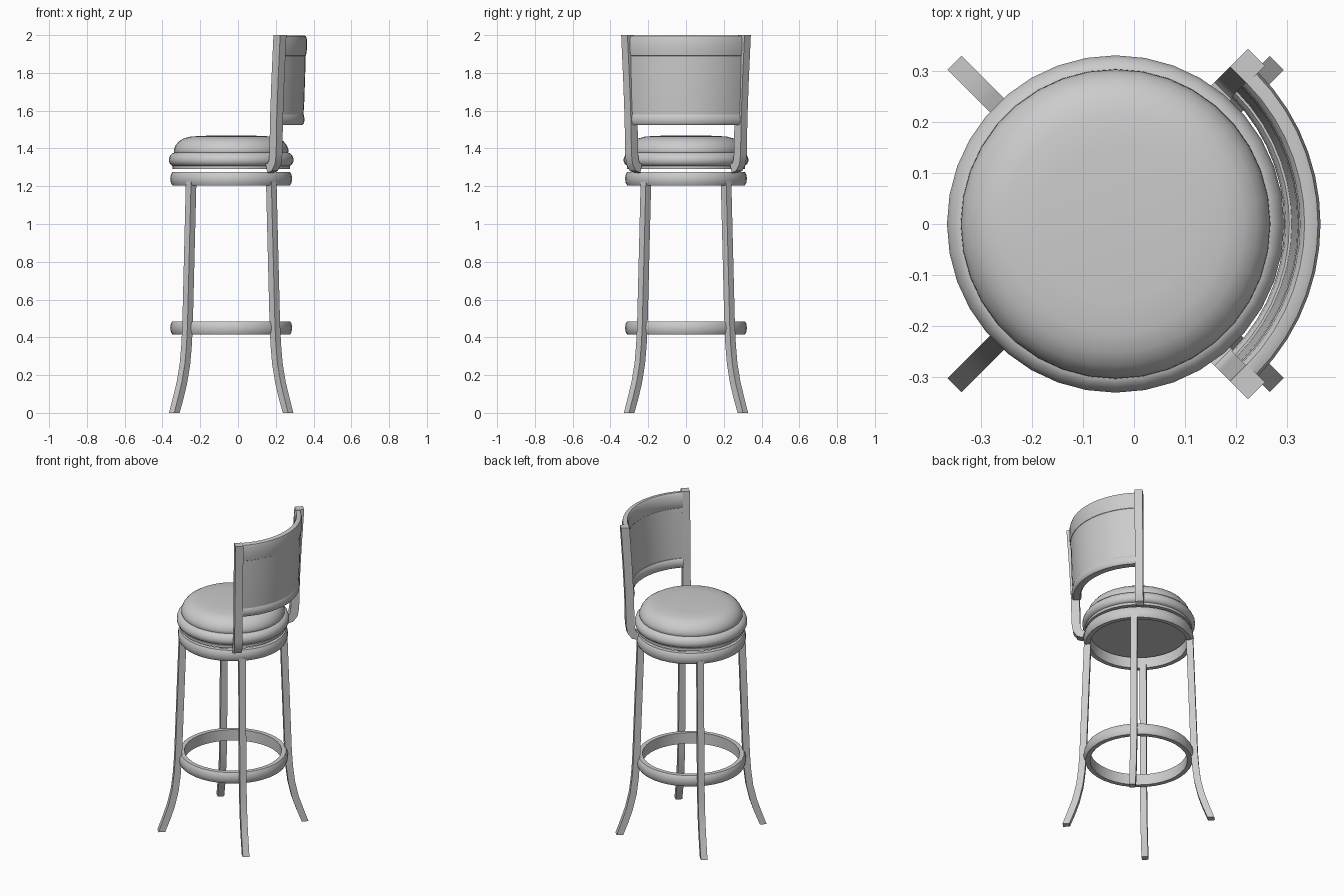
import bpy, bmesh
from math import sin, cos, pi, radians
from mathutils import Vector

if "Cube" in bpy.data.objects:
    bpy.data.objects.remove(bpy.data.objects["Cube"])

CX = -0.036          # axis of the round seat and base


def finish(name, bm, angle=40):
    bmesh.ops.remove_doubles(bm, verts=bm.verts, dist=1e-5)
    bmesh.ops.recalc_face_normals(bm, faces=bm.faces)
    me = bpy.data.meshes.new(name)
    bm.to_mesh(me)
    bm.free()
    ob = bpy.data.objects.new(name, me)
    bpy.context.collection.objects.link(ob)
    bpy.ops.object.select_all(action='DESELECT')
    ob.select_set(True)
    bpy.context.view_layer.objects.active = ob
    bpy.ops.object.shade_smooth_by_angle(angle=radians(angle))
    return ob


def skin(name, rings, wrap, loop_section=True, cap=False, angle=40):
    """Join successive cross-sections with quads."""
    bm = bmesh.new()
    vs = [[bm.verts.new(p) for p in r] for r in rings]
    n, m = len(vs), len(vs[0])
    for i in range(n if wrap else n - 1):
        a, b = vs[i], vs[(i + 1) % n]
        for j in range(m if loop_section else m - 1):
            k = (j + 1) % m
            bm.faces.new((a[j], a[k], b[k], b[j]))
    if cap:
        bm.faces.new(vs[0])
        bm.faces.new(vs[-1])
    return finish(name, bm, angle)


def lathe(name, profile, cx=CX, steps=36, arc=None, closed=True, angle=40):
    """Turn an (r, z) profile fully, or through +-arc degrees around +x."""
    if arc:
        angs = [radians(-arc + 2 * arc * i / steps) for i in range(steps + 1)]
    else:
        angs = [2 * pi * i / steps for i in range(steps)]
    rings = [[(cx + r * cos(a), r * sin(a), z) for r, z in profile] for a in angs]
    return skin(name, rings, not arc, closed, bool(arc), angle)


def bar(name, path, origin, deg, half_w, half_d, level_start, level_end):
    """Rectangular bar following a (distance, z) path in a vertical plane."""
    out = Vector((cos(radians(deg)), sin(radians(deg)), 0))
    side = Vector((-out.y, out.x, 0))
    up = Vector((0, 0, 1))
    pts = [Vector(p) for p in path]
    rings = []
    for i, p in enumerate(pts):
        t = (pts[min(i + 1, len(pts) - 1)] - pts[max(i - 1, 0)]).normalized()
        if (i == 0 and level_start) or (i == len(pts) - 1 and level_end):
            t = Vector((0, 1))
        nrm = out * t.y - up * t.x
        c = Vector(origin) + out * p.x + up * p.y
        rings.append([c + side * half_w * a + nrm * half_d * b
                      for a, b in ((-1, -1), (1, -1), (1, 1), (-1, 1))])
    return skin(name, rings, False, True, True, 30)


# Round seat: base plate, moulded rim and domed cushion
lathe("seat_base", [(0, 1.29), (0.312, 1.29), (0.312, 1.306), (0.30, 1.312), (0, 1.312)],
      closed=False)
lathe("seat_rim", [(0, 1.308), (0.312, 1.308), (0.324, 1.318), (0.330, 1.332), (0.330, 1.346),
                   (0.324, 1.362), (0.312, 1.374), (0.302, 1.378), (0, 1.378)], closed=False)
lathe("seat_cushion", [(0, 1.37), (0.298, 1.37), (0.303, 1.384), (0.302, 1.398), (0.294, 1.417),
                       (0.278, 1.437), (0.252, 1.453), (0.215, 1.463), (0.15, 1.467),
                       (0, 1.469)], closed=False)


# Apron ring under the seat and matching foot ring
for name, z in (("apron_ring", 1.205), ("foot_ring", 0.415)):
    lathe(name, [(0.285, z), (0.312, z), (0.319, z + 0.012), (0.323, z + 0.035),
                 (0.319, z + 0.058), (0.312, z + 0.07), (0.285, z + 0.07)])

# Four splayed legs with flared feet
leg_path = [(0.426, 0), (0.396, 0.08), (0.369, 0.16), (0.346, 0.26), (0.334, 0.36),
            (0.327, 0.46), (0.300, 1.225)]
for label, deg in (("front_right", -45), ("back_right", 45),
                   ("back_left", 135), ("front_left", 225)):
    bar(label + "_leg", leg_path, (CX, 0, 0), deg, 0.0195, 0.02, True, True)

# Two backrest posts, hooked in under the seat rim
post_path = [(-0.078, 1.295), (-0.053, 1.302), (-0.037, 1.325), (-0.03, 1.37),
             (-0.026, 1.55), (-0.016, 1.75), (0.0, 2.0)]
for label, s in (("rear", 1), ("front", -1)):
    bar(label + "_back_post", post_path, (0.222, 0.309 * s, 0), 45 * s,
        0.0235, 0.025, False, True)

# Curved backrest: top rail, padded panel, bottom rail
BX = -0.058
lathe("back_top_rail", [(0.390, 1.892), (0.408, 1.885), (0.418, 1.892), (0.422, 1.92),
                        (0.423, 1.975), (0.418, 1.994), (0.408, 1.998), (0.392, 1.998),
                        (0.383, 1.985), (0.380, 1.94), (0.382, 1.905)],
      cx=BX, steps=14, arc=45)
lathe("back_panel", [(0.366, 1.57), (0.404, 1.57), (0.409, 1.65), (0.414, 1.80), (0.416, 1.90),
                     (0.386, 1.90), (0.378, 1.80), (0.370, 1.65)], cx=BX, steps=14, arc=45)
lathe("back_bottom_rail", [(0.362, 1.525), (0.400, 1.525), (0.408, 1.535), (0.410, 1.555),
                           (0.407, 1.575), (0.400, 1.585), (0.362, 1.585), (0.355, 1.575),
                           (0.352, 1.555), (0.355, 1.535)], cx=BX, steps=14, arc=45)
